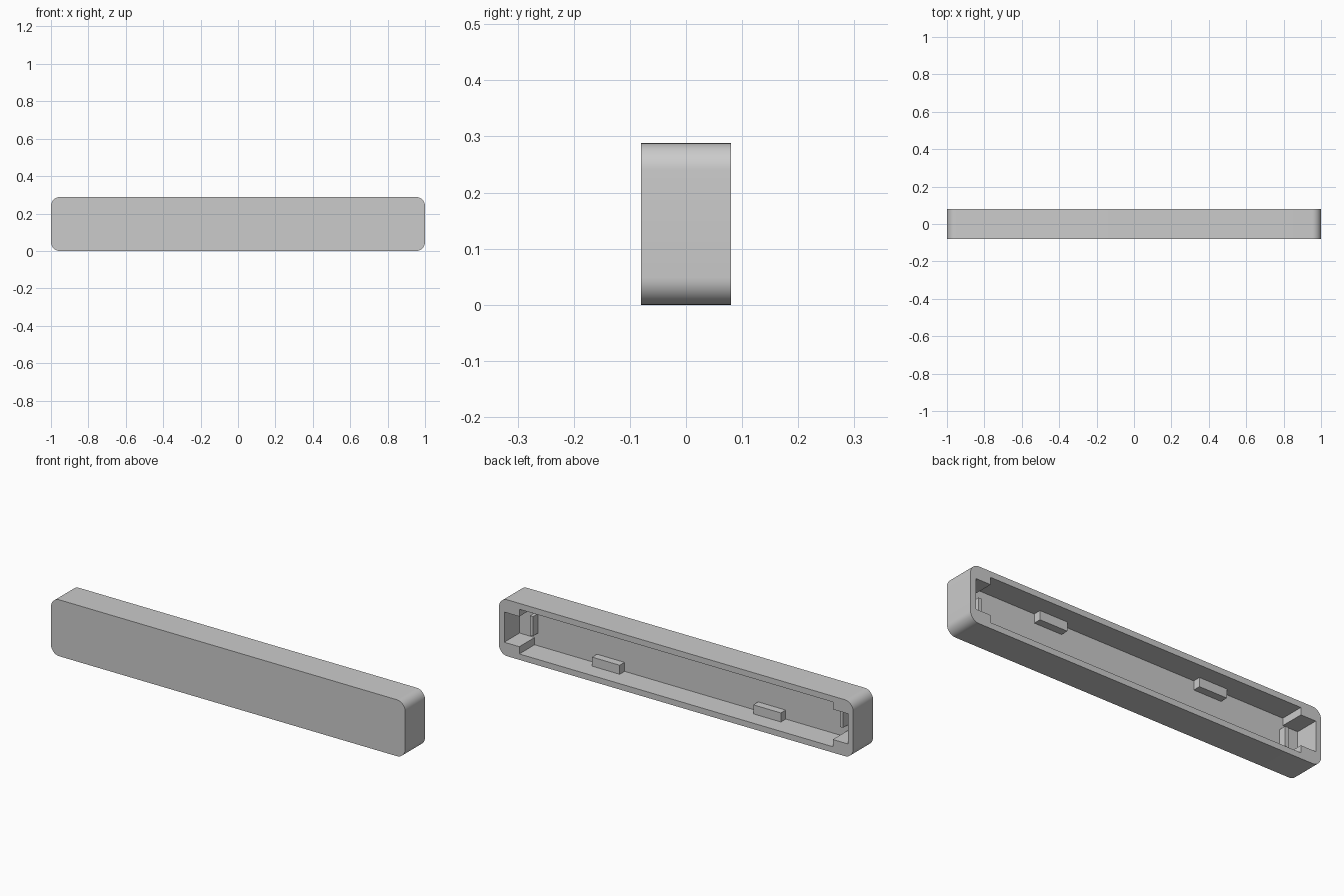
import bpy
import bmesh
import math

if "Cube" in bpy.data.objects:
    bpy.data.objects.remove(bpy.data.objects["Cube"], do_unlink=True)

HEIGHT, DEPTH = 0.288, 0.16
FLOOR_Y = -0.043       # inner face of the front panel
MID_Z = HEIGHT / 2

grey = bpy.data.materials.new("light_grey")
grey.use_nodes = True
grey.diffuse_color = (0.6, 0.6, 0.6, 1)
grey.node_tree.nodes["Principled BSDF"].inputs["Base Color"].default_value = (0.6, 0.6, 0.6, 1)


def box(name, low, high, corner=0):
    """Box between two corners; corner rounds the edges that run along y."""
    bm = bmesh.new()
    bmesh.ops.create_cube(bm, size=1)
    for v in bm.verts:
        for i in range(3):
            v.co[i] = low[i] if v.co[i] < 0 else high[i]
    if corner:
        edges = [e for e in bm.edges if abs(e.verts[0].co.y - e.verts[1].co.y) > 0.01]
        bmesh.ops.bevel(bm, geom=edges, offset=corner, segments=10, profile=0.5, affect="EDGES")
    mesh = bpy.data.meshes.new(name)
    bm.to_mesh(mesh)
    bm.free()
    mesh.materials.append(grey)
    obj = bpy.data.objects.new(name, mesh)
    bpy.context.collection.objects.link(obj)
    return obj


# Shell with rounded ends
shell = box("shell", (-1, -DEPTH / 2, 0), (1, DEPTH / 2, HEIGHT), 0.048)

# Hollow from the back: wide middle and narrower end pockets
for name, x, half_z in (("middle_cutter", 0.885, 0.114), ("pocket_cutter", 0.97, 0.077)):
    cutter = box(name, (-x, FLOOR_Y, MID_Z - half_z), (x, DEPTH, MID_Z + half_z))
    cutter.hide_render = True
    cut = shell.modifiers.new(name, "BOOLEAN")
    cut.operation = "DIFFERENCE"
    cut.solver = "EXACT"
    cut.object = cutter
    bpy.context.view_layer.objects.active = shell
    bpy.ops.object.modifier_apply(modifier=cut.name)
    bpy.data.objects.remove(cutter, do_unlink=True)

bpy.ops.object.select_all(action="DESELECT")
shell.select_set(True)
bpy.context.view_layer.objects.active = shell
bpy.ops.object.shade_smooth_by_angle(angle=math.radians(30))

TAB_Y = -0.004
for side, sx in (("left", 1), ("right", -1)):
    # Clips along the bottom and top walls
    for level, sz in (("lower", -1), ("upper", 1)):
        z = sorted((MID_Z + sz * 0.068, MID_Z + sz * 0.12))
        box(f"{level}_{side}_clip", (sx * 0.455 - 0.078, FLOOR_Y - 0.005, z[0]),
            (sx * 0.455 + 0.078, TAB_Y, z[1]))
    # Upright tab in front of each end pocket
    box(f"{side}_end_tab", (sx * 0.875 - 0.009, FLOOR_Y - 0.005, MID_Z - 0.05),
        (sx * 0.875 + 0.009, TAB_Y, MID_Z + 0.05))
